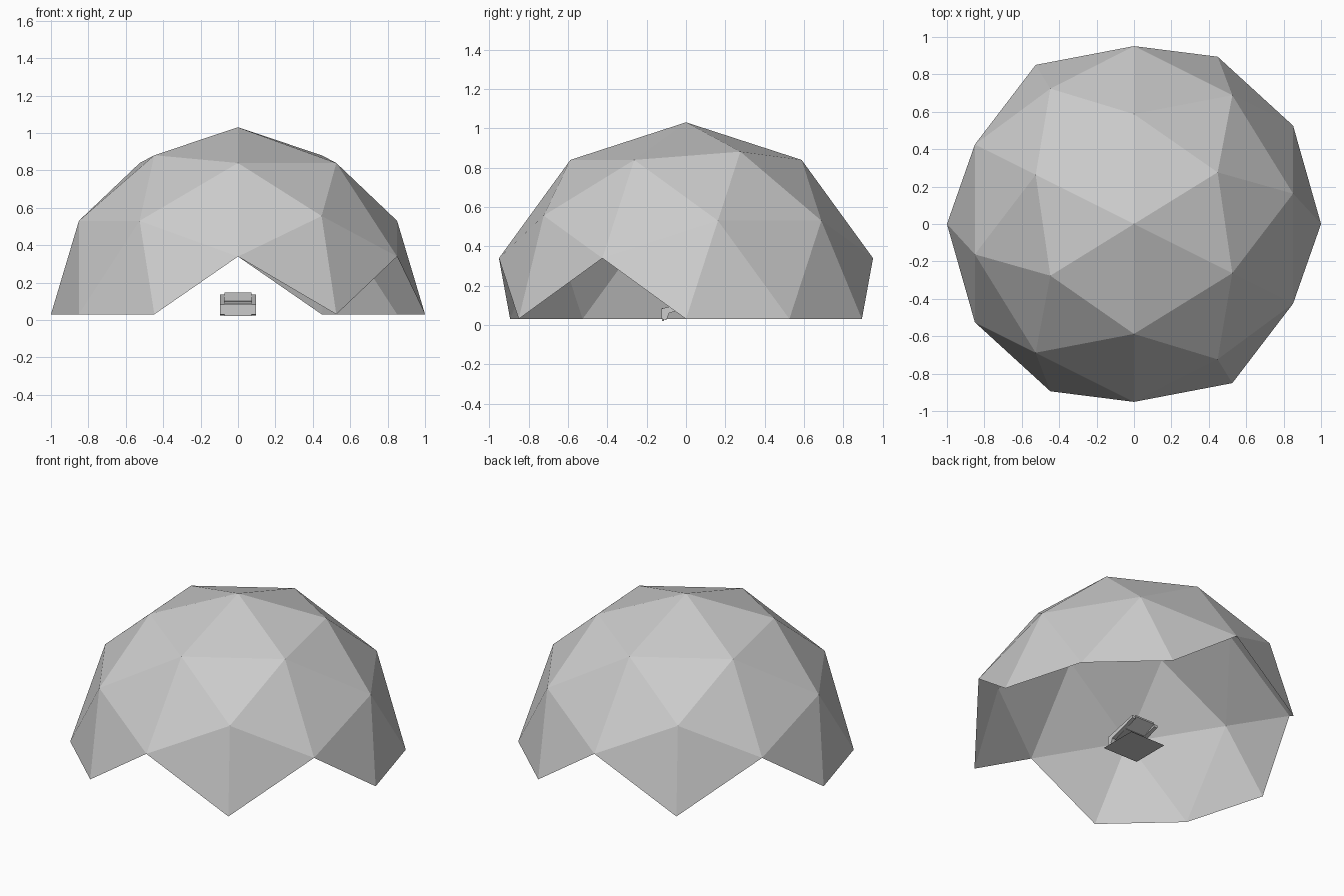
import bpy, bmesh, math
from mathutils import Vector, Matrix

if "Cube" in bpy.data.objects:
    bpy.data.objects.remove(bpy.data.objects["Cube"])

grey = bpy.data.materials.new("light_grey")
grey.diffuse_color = (0.6, 0.6, 0.6, 1)
grey.use_nodes = True
grey.node_tree.nodes["Principled BSDF"].inputs["Base Color"].default_value = grey.diffuse_color


def finish(bm, name):
    me = bpy.data.meshes.new(name)
    bm.to_mesh(me)
    bm.free()
    me.materials.append(grey)
    ob = bpy.data.objects.new(name, me)
    bpy.context.collection.objects.link(ob)
    return ob


def extrude_profile(name, profile, x0, x1):
    """Extrude a closed (y, z) profile along x."""
    bm = bmesh.new()
    face = bm.faces.new([bm.verts.new((x0, y, z)) for y, z in profile])
    ext = bmesh.ops.extrude_face_region(bm, geom=[face])
    moved = [g for g in ext["geom"] if isinstance(g, bmesh.types.BMVert)]
    bmesh.ops.translate(bm, verts=moved, vec=(x1 - x0, 0, 0))
    bmesh.ops.recalc_face_normals(bm, faces=bm.faces)
    return finish(bm, name)


# Geodesic dome: icosphere turned so an edge midpoint is the apex,
# keeping only the triangles that lie wholly above the base plane
bm = bmesh.new()
bmesh.ops.create_icosphere(bm, subdivisions=2, radius=1)
apex = next(v for v in bm.verts if len(v.link_edges) == 6)
near = next(e.other_vert(apex) for e in apex.link_edges
            if len(e.other_vert(apex).link_edges) == 5)
up = apex.co.normalized()
along = (near.co - up * near.co.dot(up)).normalized()
side = up.cross(along)
turn = Matrix((along, side, up)).to_4x4()
spin = Matrix.Rotation(math.atan2(0.5257, 0.8507), 4, 'Z')
bmesh.ops.transform(bm, matrix=spin @ turn, verts=bm.verts)
low = [f for f in bm.faces if min(v.co.z for v in f.verts) < -0.01]
bmesh.ops.delete(bm, geom=low, context='FACES')
bmesh.ops.translate(bm, verts=bm.verts, vec=(0, 0, 0.03))
finish(bm, "dome_shell")

# Flat square floor under the chair
bm = bmesh.new()
bmesh.ops.create_grid(bm, x_segments=1, y_segments=1, size=0.128)
finish(bm, "floor_plate")

# Chair: two sloping side rails, front panel, seat and back
rail = [(-0.124, 0.083), (-0.124, 0.03), (-0.1, 0.025), (-0.085, 0.06),
        (0.1, 0.12), (0.1, 0.137)]
for label, s in (("left", -1), ("right", 1)):
    extrude_profile("chair_rail_" + label, rail, s * 0.072, s * 0.097)
extrude_profile("chair_front_panel",
                [(-0.122, 0.085), (-0.122, 0.02), (-0.112, 0.02), (-0.112, 0.085)],
                -0.072, 0.072)
extrude_profile("chair_seat",
                [(-0.115, 0.085), (-0.115, 0.077), (0.01, 0.092), (0.01, 0.1)],
                -0.072, 0.072)
extrude_profile("chair_back",
                [(0.0, 0.1), (0.005, 0.092), (0.1, 0.137), (0.1, 0.147)],
                -0.072, 0.072)
